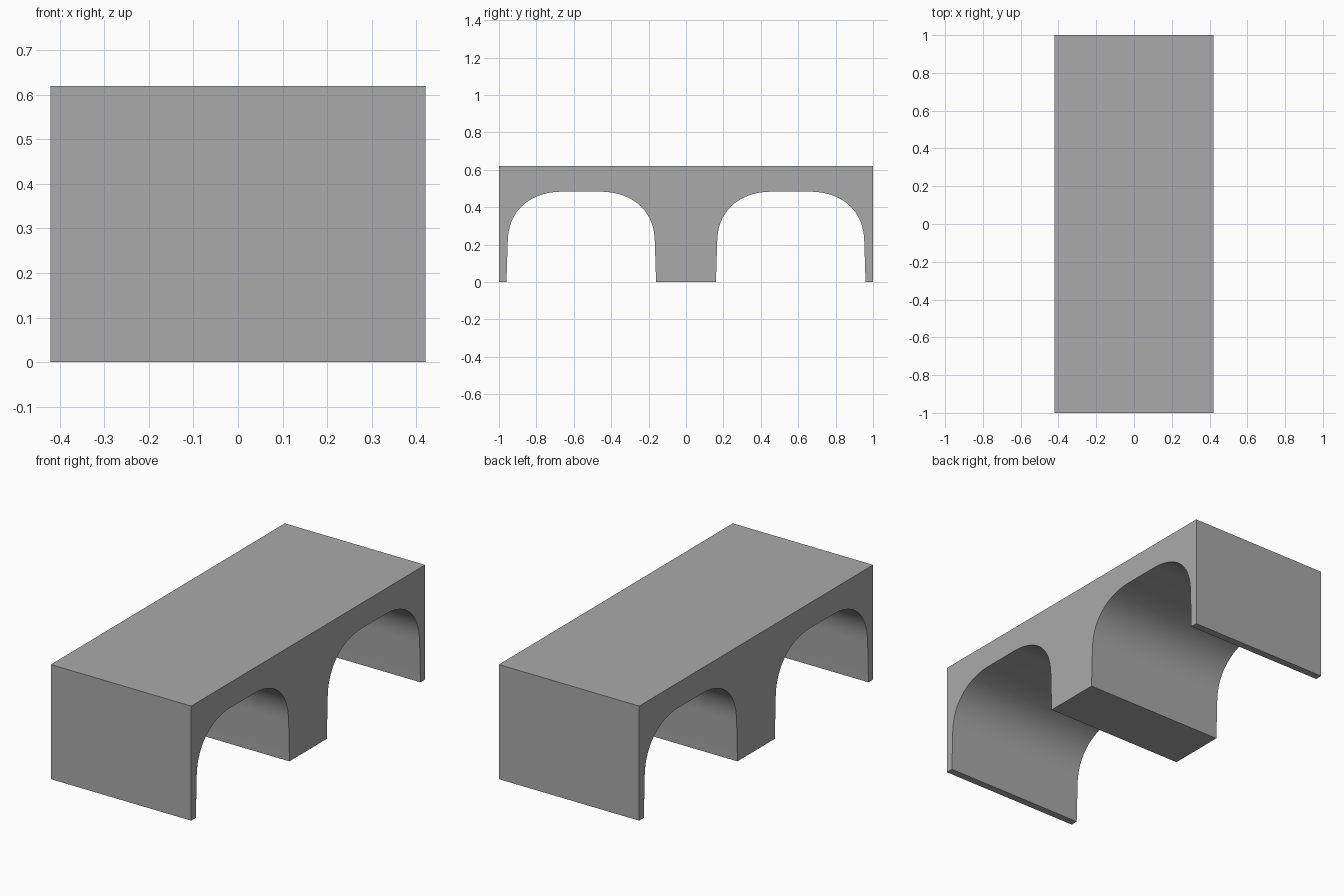
import bpy
import bmesh
from mathutils import Vector
from mathutils.geometry import interpolate_bezier

# Remove the default cube
cube = bpy.data.objects.get("Cube")
if cube:
    bpy.data.objects.remove(cube, do_unlink=True)

HALF_WIDTH, HALF_LENGTH, HEIGHT = 0.42, 1.0, 0.62
ARCH_CENTRE = 0.56

# Stone material
stone = bpy.data.materials.new("stone_grey")
stone.use_nodes = True
grey = (0.4, 0.4, 0.4, 1.0)
stone.diffuse_color = grey
stone.node_tree.nodes["Principled BSDF"].inputs["Base Color"].default_value = grey


def arch(centre):
    """Points of one arch opening, from its -y foot to its +y foot."""
    shoulder = interpolate_bezier(Vector((0.393, 0.22)), Vector((0.39, 0.385)),
                                  Vector((0.27, 0.483)), Vector((0.1, 0.483)), 20)
    half = [Vector((0.4, 0.0))] + shoulder
    left = [(centre - p.x, p.y) for p in half]
    right = [(centre + p.x, p.y) for p in reversed(half)]
    return left + right


# Side profile: two arches under a flat deck
profile = [(-HALF_LENGTH, 0)] + arch(-ARCH_CENTRE) + arch(ARCH_CENTRE)
profile += [(HALF_LENGTH, 0), (HALF_LENGTH, HEIGHT), (-HALF_LENGTH, HEIGHT)]

# Extrude the profile across the width
bm = bmesh.new()
side = bm.faces.new([bm.verts.new((-HALF_WIDTH, y, z)) for y, z in profile])
result = bmesh.ops.extrude_face_region(bm, geom=[side], use_keep_orig=True)
moved = [v for v in result["geom"] if isinstance(v, bmesh.types.BMVert)]
bmesh.ops.translate(bm, verts=moved, vec=(2 * HALF_WIDTH, 0, 0))
bmesh.ops.recalc_face_normals(bm, faces=bm.faces)
mesh = bpy.data.meshes.new("double_arch_bridge")
bm.to_mesh(mesh)
bm.free()
mesh.materials.append(stone)

# Bridge object with smooth arches and sharp corners
bridge = bpy.data.objects.new("double_arch_bridge", mesh)
bpy.context.collection.objects.link(bridge)
bpy.ops.object.select_all(action="DESELECT")
bridge.select_set(True)
bpy.context.view_layer.objects.active = bridge
bpy.ops.object.shade_smooth_by_angle()
